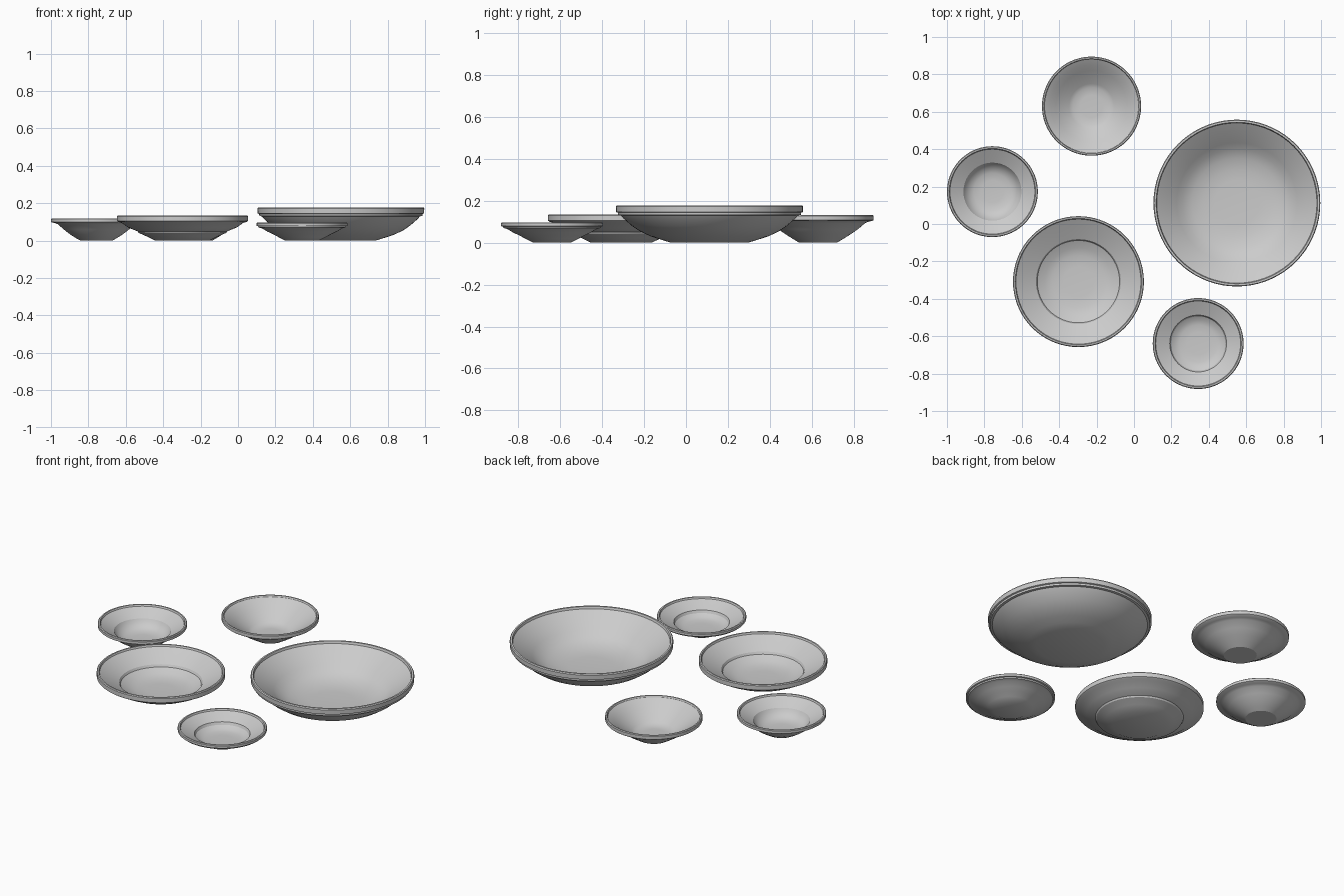
import bpy, bmesh
from math import cos, sin, pi, radians

SEGMENTS = 72


def bowl(name, x, y, profile):
    """Lathe a closed (radius, height) profile running from base to inner floor."""
    bm = bmesh.new()
    rings = []
    for r, z in profile:
        rings.append([bm.verts.new((r * cos(2 * pi * i / SEGMENTS),
                                    r * sin(2 * pi * i / SEGMENTS), z))
                      for i in range(SEGMENTS)])
    for a, b in zip(rings, rings[1:]):
        for i in range(SEGMENTS):
            j = (i + 1) % SEGMENTS
            bm.faces.new((a[i], a[j], b[j], b[i]))
    # Flat underside and inner floor
    bm.faces.new(rings[0][::-1])
    bm.faces.new(rings[-1])
    bmesh.ops.recalc_face_normals(bm, faces=bm.faces)
    mesh = bpy.data.meshes.new(name)
    bm.to_mesh(mesh)
    bm.free()
    ob = bpy.data.objects.new(name, mesh)
    ob.location = (x, y, 0)
    bpy.context.collection.objects.link(ob)
    bpy.context.view_layer.objects.active = ob
    ob.select_set(True)
    bpy.ops.object.shade_smooth_by_angle(angle=radians(28))
    ob.select_set(False)


# Each profile: underside, stepped lip, sloping flange, well
bowl("large_bowl", 0.55, 0.112, [
    (.185, 0), (.23, .014), (.28, .03), (.33, .053), (.37, .08), (.41, .115),
    (.423, .13), (.436, .132), (.437, .143), (.445, .146), (.446, .172),
    (.442, .178), (.432, .178), (.428, .165), (.42, .16), (.37, .122),
    (.322, .088), (.29, .06), (.24, .038), (.18, .024), (.12, .02)])

bowl("medium_bowl", -0.297, -0.308, [
    (.145, 0), (.19, .022), (.235, .042), (.24, .05), (.29, .07), (.325, .095),
    (.343, .1), (.35, .105), (.35, .13), (.346, .135), (.338, .135),
    (.334, .125), (.28, .095), (.227, .068), (.22, .055), (.18, .035),
    (.14, .023), (.08, .02)])

bowl("deep_small_bowl", -0.227, 0.63, [
    (.09, 0), (.12, .018), (.155, .04), (.19, .064), (.225, .094), (.24, .1),
    (.26, .104), (.265, .108), (.265, .127), (.261, .131), (.254, .131),
    (.25, .122), (.22, .104), (.19, .08), (.155, .056), (.12, .033),
    (.1, .022), (.06, .02)])

bowl("left_small_bowl", -0.757, 0.173, [
    (.085, 0), (.11, .014), (.14, .033), (.175, .06), (.205, .087), (.22, .094),
    (.238, .097), (.243, .1), (.243, .115), (.239, .119), (.231, .119),
    (.227, .11), (.19, .089), (.155, .07), (.145, .053), (.125, .034),
    (.1, .022), (.06, .018)])

bowl("front_small_bowl", 0.343, -0.639, [
    (.09, 0), (.125, .018), (.155, .034), (.185, .048), (.215, .066),
    (.232, .07), (.235, .077), (.243, .079), (.243, .093), (.239, .097),
    (.231, .097), (.227, .088), (.19, .071), (.152, .055), (.145, .04),
    (.125, .027), (.1, .02), (.06, .018)])
